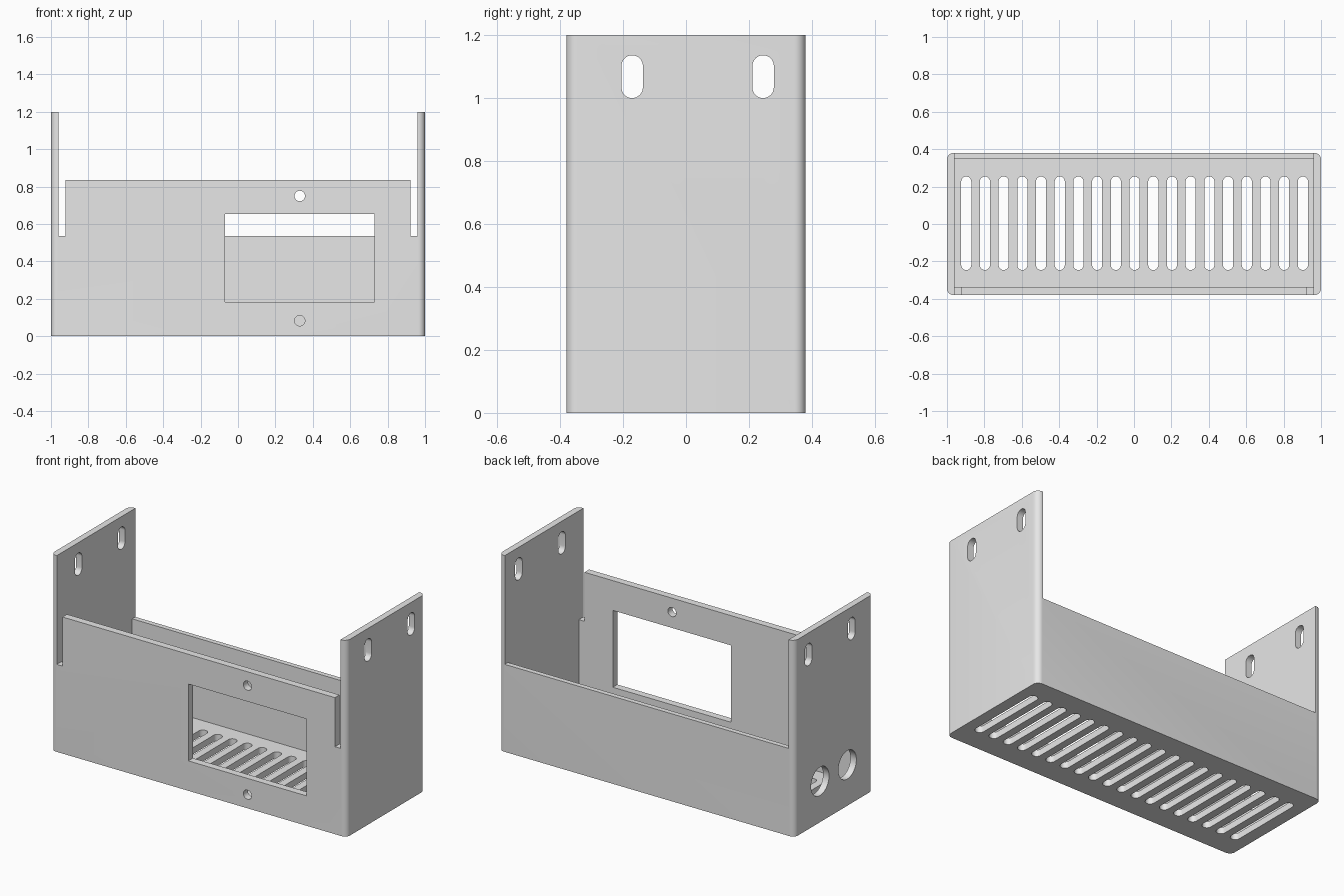
import bpy
import bmesh
from math import cos, sin, pi, radians

cube = bpy.data.objects.get("Cube")
if cube:
    bpy.data.objects.remove(cube, do_unlink=True)

grey = bpy.data.materials.new("light grey")
grey.use_nodes = True
grey.diffuse_color = (0.8, 0.8, 0.8, 1)
grey.node_tree.nodes["Principled BSDF"].inputs["Base Color"].default_value = (0.8, 0.8, 0.8, 1)


def rounded(cu, cv, w, h, r=0.0, seg=8):
    """Outline of a rectangle with optional rounded corners (slots, circles)."""
    if r == 0:
        seg = 0
    corners = [(1, 1), (-1, 1), (-1, -1), (1, -1)]
    pts = []
    for k, (su, sv) in enumerate(corners):
        for i in range(seg + 1):
            a = pi / 2 * (k + (i / seg if seg else 0))
            p = (cu + su * (w / 2 - r) + r * cos(a), cv + sv * (h / 2 - r) + r * sin(a))
            # skip the doubled point where two arcs meet
            if not pts or abs(p[0] - pts[-1][0]) + abs(p[1] - pts[-1][1]) > 1e-5:
                pts.append(p)
    if abs(pts[0][0] - pts[-1][0]) + abs(pts[0][1] - pts[-1][1]) < 1e-5:
        pts.pop()
    return pts


def prisms(name, outlines, axis, lo, hi):
    """One object made of outlines extruded along an axis."""
    place = {"x": lambda u, v, d: (d, u, v),
             "y": lambda u, v, d: (u, d, v),
             "z": lambda u, v, d: (u, v, d)}[axis]
    bm = bmesh.new()
    for pts in outlines:
        low = [bm.verts.new(place(u, v, lo)) for u, v in pts]
        top = [bm.verts.new(place(u, v, hi)) for u, v in pts]
        bm.faces.new(low)
        bm.faces.new(top)
        n = len(pts)
        for i in range(n):
            j = (i + 1) % n
            bm.faces.new((low[i], low[j], top[j], top[i]))
    bmesh.ops.recalc_face_normals(bm, faces=bm.faces)
    mesh = bpy.data.meshes.new(name)
    bm.to_mesh(mesh)
    bm.free()
    mesh.materials.append(grey)
    obj = bpy.data.objects.new(name, mesh)
    bpy.context.collection.objects.link(obj)
    return obj


# Solid block with rounded upright corners
body = prisms("bracket_box", [rounded(0, 0, 2, 0.76, 0.035)], "z", 0, 1.2)

# Inside space, open above the low back wall and the taller front panel
inside = [(-0.336, 0.04), (0.349, 0.04), (0.349, 0.535), (1, 0.535),
          (1, 2), (-1, 2), (-1, 0.835), (-0.336, 0.835)]

cutters = [
    prisms("cavity", [inside], "x", -0.96, 0.96),
    # Relief notches between front panel and side walls
    prisms("notches", [rounded(s * 0.941, 0.785, 0.038, 0.5) for s in (-1, 1)], "y", -1, -0.3),
    # Display window and its two screw holes
    prisms("window", [rounded(0.33, 0.418, 0.8, 0.47),
                      rounded(0.33, 0.75, 0.056, 0.056, 0.028),
                      rounded(0.33, 0.083, 0.056, 0.056, 0.028)], "y", -1, -0.2),
    # Mounting slots through both side walls
    prisms("mount_slots", [rounded(y, 1.068, 0.068, 0.136, 0.034) for y in (-0.171, 0.245)],
           "x", -2, 2),
    # Cable holes in the right side wall only
    prisms("cable_holes", [rounded(y, 0.25, 0.174, 0.174, 0.087) for y in (-0.131, 0.133)],
           "x", -2, -0.8),
    # Row of vent slots in the floor
    prisms("vents", [rounded(i * 0.1 + 0.003, 0.004, 0.054, 0.5, 0.027) for i in range(-9, 10)],
           "z", -1, 0.2),
]

bpy.context.view_layer.objects.active = body
for cutter in cutters:
    cutter.hide_render = True
    mod = body.modifiers.new(cutter.name, "BOOLEAN")
    mod.operation = "DIFFERENCE"
    mod.solver = "EXACT"
    mod.object = cutter
    bpy.ops.object.modifier_apply(modifier=mod.name)
    bpy.data.objects.remove(cutter, do_unlink=True)

# Smooth the rounded corners and holes, keep the other edges crisp
bpy.ops.object.select_all(action="DESELECT")
body.select_set(True)
bpy.ops.object.shade_smooth_by_angle(angle=radians(30))
